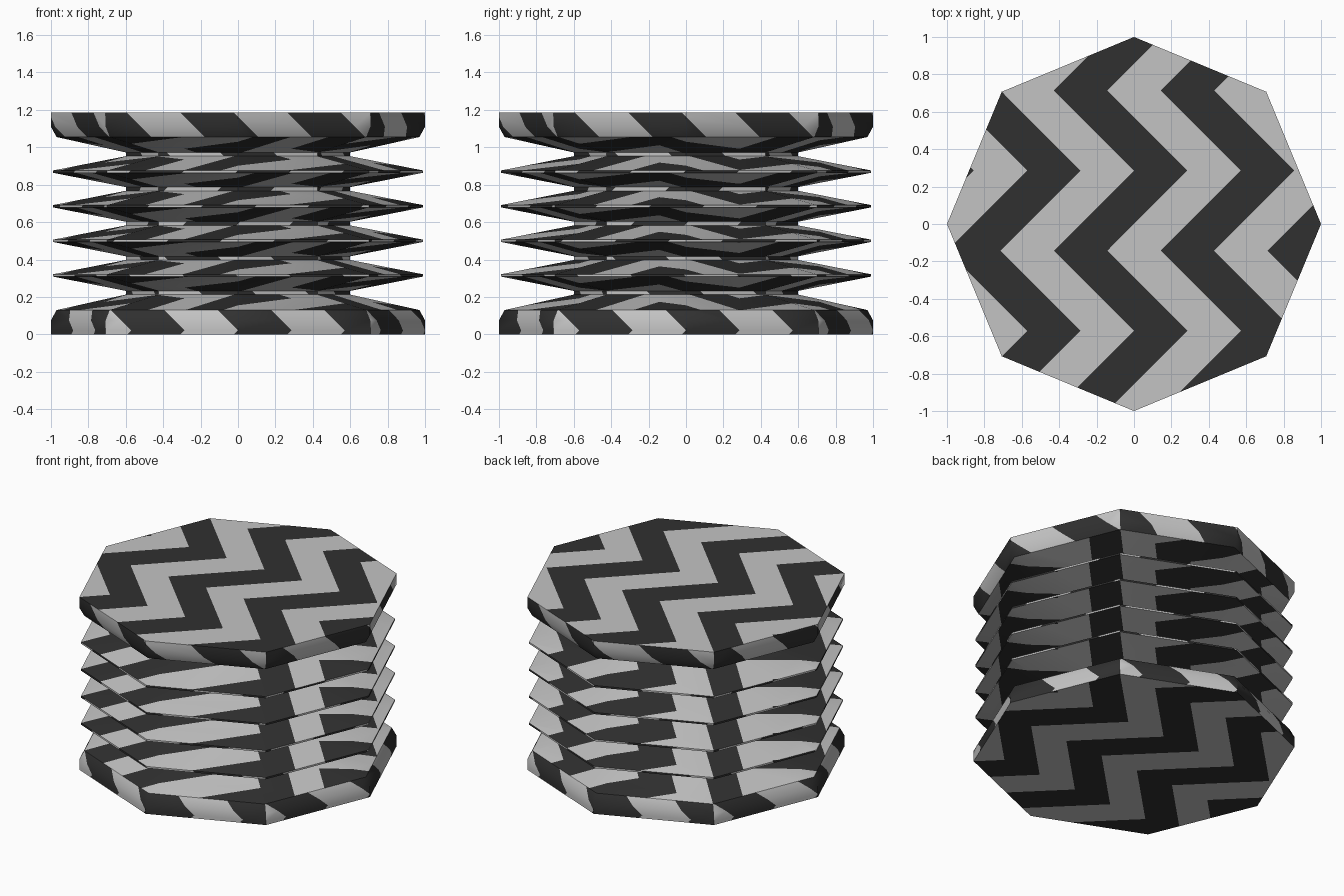
import bpy, bmesh, math
from mathutils import Vector

if "Cube" in bpy.data.objects:
    bpy.data.objects.remove(bpy.data.objects["Cube"])

MID = 0.5925          # half height, centre of the stripe projection
S = 1 / 7             # base unit of the zigzag pattern

# ---- colours ----
def material(name, v):
    m = bpy.data.materials.new(name)
    m.diffuse_color = (v, v, v, 1)
    m.use_nodes = True
    m.node_tree.nodes["Principled BSDF"].inputs["Base Color"].default_value = m.diffuse_color
    return m

# ---- profile of the bellows (radius, height), bottom to top ----
profile = [(1, 0), (1, 0.075), (0.97, 0.13), (0.60, 0.2125)]
for i in range(4):
    z = 0.315 + 0.185 * i
    profile += [(0.60, z - 0.0825), (0.99, z - 0.006), (0.99, z + 0.006), (0.60, z + 0.0825)]
profile += [(0.60, 0.9725), (0.97, 1.055), (1, 1.11), (1, 1.185)]

# ---- octagonal body ----
bm = bmesh.new()
rings = []
for r, z in profile:
    rings.append([bm.verts.new((r * math.cos(k * math.pi / 4), r * math.sin(k * math.pi / 4), z))
                  for k in range(8)])
for a, b in zip(rings, rings[1:]):
    for k in range(8):
        j = (k + 1) % 8
        bm.faces.new((a[k], a[j], b[j], b[k]))
bm.faces.new(rings[-1])
bm.faces.new(rings[0][::-1])
bm.normal_update()

# ---- box projection axes (u, v) for each of the six directions ----
X, Y, Z = Vector((1, 0, 0)), Vector((0, 1, 0)), Vector((0, 0, 1))
AXES = {(2, 1): (X, Y), (2, -1): (-X, Y), (1, -1): (X, Z),
        (1, 1): (-X, Z), (0, 1): (Y, Z), (0, -1): (-Y, Z)}
CENTRE = Vector((0, 0, MID))
tag = bm.faces.layers.int.new("side")
KEYS = list(AXES)
for f in bm.faces:
    n = f.normal
    ax = max(range(3), key=lambda i: abs(n[i]))
    f[tag] = KEYS.index((ax, 1 if n[ax] > 0 else -1))

def uv(f):
    u, v = AXES[KEYS[f[tag]]]
    p = f.calc_center_median() - CENTRE
    return p.dot(u), p.dot(v)

def shift(v):
    return abs(((v - 2 * S) % (6 * S)) - 3 * S)

def cut(faces, co, no):
    geom = set(faces)
    for f in faces:
        geom.update(f.edges)
        geom.update(f.verts)
    bmesh.ops.bisect_plane(bm, geom=list(geom), dist=1e-5, plane_co=co, plane_no=no)

# ---- cut the zigzag outlines into the surface ----
for g, key in enumerate(KEYS):
    u, v = AXES[key]
    kinks = [S * (-7 + 3 * i) for i in range(6)]
    for k in kinks:
        cut([f for f in bm.faces if f[tag] == g], CENTRE + v * k, v)
    for k in [kinks[0] - 3 * S] + kinks:
        vc = k + 1.5 * S
        slope = (shift(vc + 0.05) - shift(vc - 0.05)) / 0.1
        for n in range(-6, 5):
            band = [f for f in bm.faces if f[tag] == g and k < uv(f)[1] < k + 3 * S]
            if band:
                co = CENTRE + u * (S + 2 * S * n + shift(vc)) + v * vc
                cut(band, co, (u - v * slope).normalized())

# ---- colour by the zigzag rule ----
for f in bm.faces:
    a, b = uv(f)
    f.material_index = 1 if ((a - shift(b) - S) % (4 * S)) < 2 * S else 0
bm.faces.layers.int.remove(tag)

me = bpy.data.meshes.new("bellows")
bm.to_mesh(me)
bm.free()
me.materials.append(material("light grey", 0.55))
me.materials.append(material("dark grey", 0.03))
ob = bpy.data.objects.new("bellows", me)
bpy.context.collection.objects.link(ob)
bpy.context.view_layer.objects.active = ob
ob.select_set(True)
bpy.ops.object.shade_smooth_by_angle(angle=math.radians(40))
